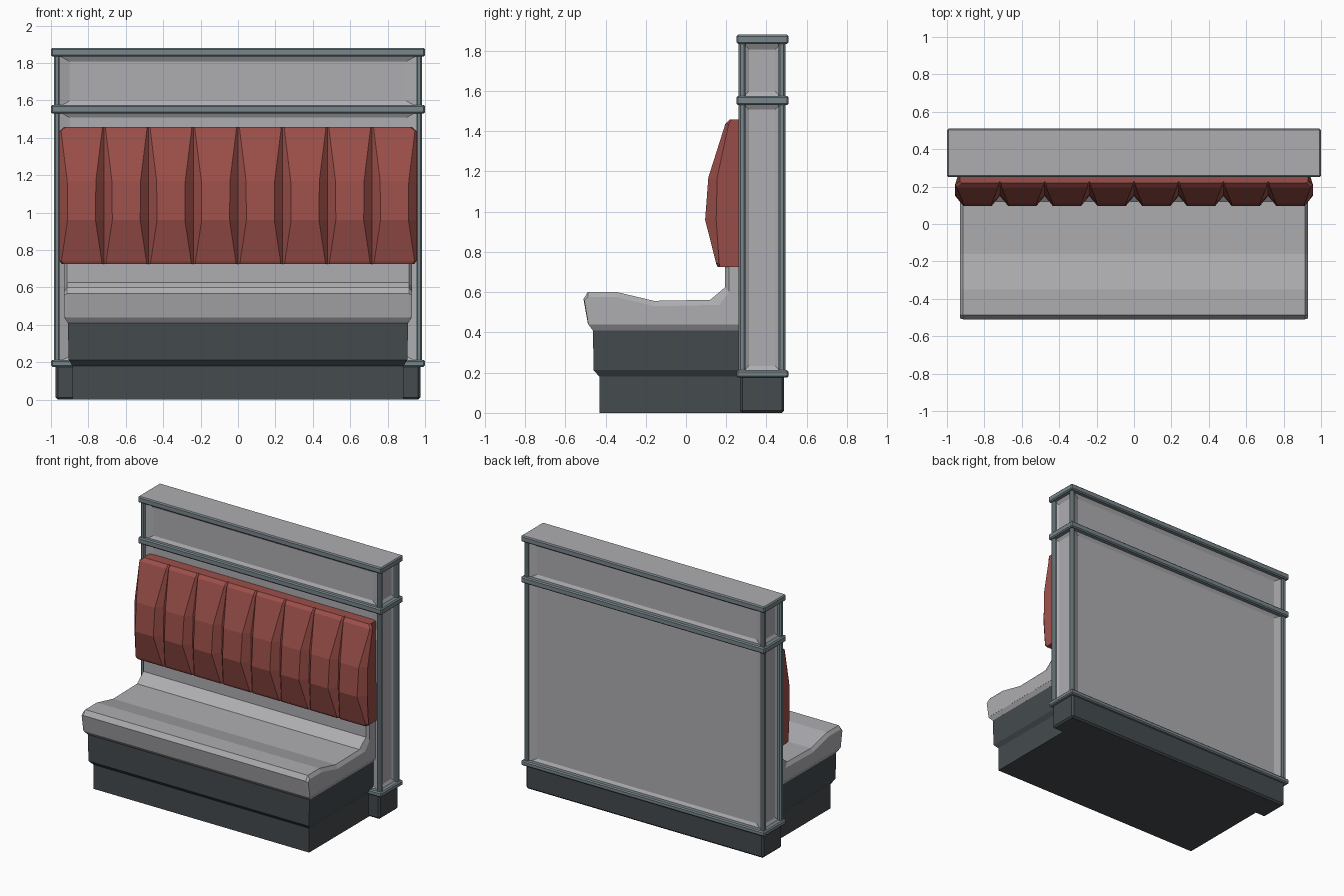
import bpy, bmesh

if "Cube" in bpy.data.objects:
    bpy.data.objects.remove(bpy.data.objects["Cube"])


def material(name, rgb):
    m = bpy.data.materials.new(name)
    m.diffuse_color = (*rgb, 1)
    m.use_nodes = True
    m.node_tree.nodes["Principled BSDF"].inputs["Base Color"].default_value = m.diffuse_color
    return m


GREY = material("light grey", (0.42, 0.42, 0.44))
RED = material("red upholstery", (0.33, 0.078, 0.067))
DARK = material("dark charcoal", (0.058, 0.069, 0.076))
TRIM = material("blue grey trim", (0.19, 0.24, 0.26))


def finish(bm, name, *mats):
    bmesh.ops.recalc_face_normals(bm, faces=bm.faces[:])
    me = bpy.data.meshes.new(name)
    bm.to_mesh(me)
    bm.free()
    ob = bpy.data.objects.new(name, me)
    for m in mats:
        me.materials.append(m)
    bpy.context.collection.objects.link(ob)
    return ob


def box_bm(x0, x1, y0, y1, z0, z1, bevel=0):
    bm = bmesh.new()
    bmesh.ops.create_cube(bm, size=1)
    for v in bm.verts:
        v.co = (x1 if v.co.x > 0 else x0,
                y1 if v.co.y > 0 else y0,
                z1 if v.co.z > 0 else z0)
    if bevel:
        bmesh.ops.bevel(bm, geom=bm.edges[:], offset=bevel, segments=1,
                        profile=0.5, affect='EDGES')
    return bm


def loft(name, rings, mat, cap=True):
    """Skin closed rings of points."""
    bm = bmesh.new()
    rows = [[bm.verts.new(p) for p in r] for r in rings]
    n = len(rows[0])
    for a, b in zip(rows, rows[1:]):
        for i in range(n):
            j = (i + 1) % n
            bm.faces.new((a[i], a[j], b[j], b[i]))
    if cap:
        bm.faces.new(rows[0])
        bm.faces.new(rows[-1])
    return finish(bm, name, mat)


def rect(hw, y0, y1, z):
    return [(-hw, y0, z), (hw, y0, z), (hw, y1, z), (-hw, y1, z)]


# ---- partition wall: plinth, panelled sections, corner posts, trims
finish(box_bm(-0.975, 0.975, 0.268, 0.488, 0, 0.19, 0.012), "wall_plinth", DARK)

for part, z0, z1 in (("lower", 0.19, 1.55), ("upper", 1.555, 1.85)):
    bm = box_bm(-0.975, 0.975, 0.27, 0.486, z0, z1)
    # visible edge of the panel field lies at the trim
    sides = [f for f in bm.faces if abs(f.normal.z) < 0.5]
    for f in sides:
        nrm = f.normal.copy()
        bmesh.ops.inset_individual(bm, faces=[f], thickness=0.06)
        for v in f.verts:
            if abs(nrm.y) > 0.5:
                v.co.x *= 0.965
            v.co -= nrm * 0.025
    finish(bm, part + "_wall_panels", GREY)
    for sx in (-1, 1):
        for y0, y1, end in ((0.262, 0.297, "front"), (0.459, 0.494, "back")):
            xa, xb = sorted((sx * 0.952, sx * 0.985))
            finish(box_bm(xa, xb, y0, y1, z0, z1, 0.009),
                   f"{part}_{end}_post_{'right' if sx > 0 else 'left'}", TRIM)

for name, z0, z1 in (("bottom_trim", 0.175, 0.212), ("middle_trim", 1.53, 1.576),
                     ("top_cap", 1.834, 1.88)):
    bm = box_bm(-1, 1, 0.251, 0.51, z0, z1, 0.008)
    for f in bm.faces:
        if name == "top_cap" and f.normal.z > 0.9:
            f.material_index = 1
    finish(bm, name, TRIM, GREY)

# ---- bench base with toe recess
loft("bench_base", [rect(0.885, -0.43, 0.3, 0), rect(0.885, -0.43, 0.3, 0.18),
                    rect(0.905, -0.46, 0.3, 0.212), rect(0.91, -0.462, 0.3, 0.415)], DARK)

# ---- seat: sloping underside lip and contoured top with chamfered ends
loft("seat_lip", [rect(0.91, -0.463, 0.3, 0.41), rect(0.93, -0.487, 0.3, 0.441)], GREY)
inner = [(-0.487, 0.44), (-0.51, 0.567), (-0.487, 0.602), (-0.35, 0.602),
         (-0.16, 0.557), (0.12, 0.562), (0.195, 0.625), (0.195, 0.8),
         (0.3, 0.8), (0.3, 0.44)]
outer = [(-0.485, 0.44), (-0.505, 0.56), (-0.487, 0.577), (-0.35, 0.577),
         (-0.16, 0.53), (0.165, 0.537), (0.215, 0.6), (0.215, 0.8),
         (0.3, 0.8), (0.3, 0.44)]
loft("seat", [[(x, y, z) for y, z in prof] for x, prof in
              ((-0.93, outer), (-0.913, inner), (0.913, inner), (0.93, outer))], GREY)

# ---- channelled back cushion: rows of (front y, valley y, z, groove half width, end scale)
rows = [(0.30, 0.30, 0.725, 0.010, 0.985),
        (0.158, 0.168, 0.725, 0.010, 0.985),
        (0.150, 0.165, 0.742, 0.012, 1.0),
        (0.095, 0.150, 0.96, 0.045, 1.0),
        (0.111, 0.155, 1.17, 0.043, 1.0),
        (0.195, 0.212, 1.435, 0.010, 1.0),
        (0.218, 0.228, 1.458, 0.008, 0.972),
        (0.30, 0.30, 1.458, 0.008, 0.972)]
bm = bmesh.new()
grid = []
for yf, yv, z, w, s in rows:
    line = []
    for i in range(9):
        c = (i - 4) * 0.239
        if i in (0, 8):
            c *= s
        for dx, y in ((-w, yf), (0, yv), (w, yf)):
            if (i == 0 and dx < 0) or (i == 8 and dx > 0):
                continue
            line.append(bm.verts.new((c + dx, y, z)))
    grid.append(line)
for a, b in zip(grid, grid[1:]):
    for i in range(len(a) - 1):
        bm.faces.new((a[i], a[i + 1], b[i + 1], b[i]))
bm.faces.new([r[0] for r in grid])
bm.faces.new([r[-1] for r in grid])
bm.faces.new(grid[0] + grid[-1][::-1])
finish(bm, "back_cushion", RED)
